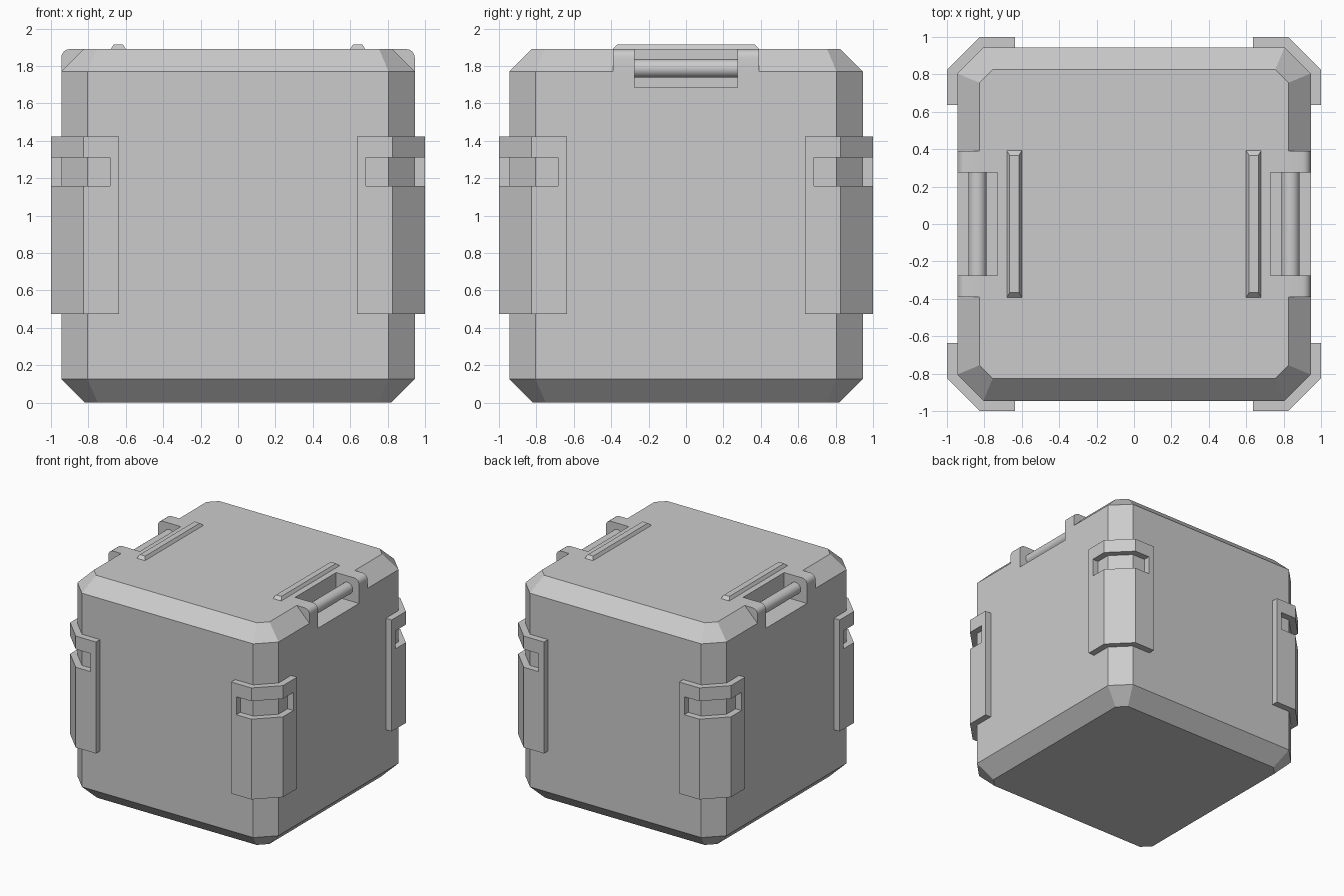
import bpy, bmesh
from math import sin, cos, pi, radians

if "Cube" in bpy.data.objects:
    bpy.data.objects.remove(bpy.data.objects["Cube"])


def loft(name, rings):
    """Solid skinned through matching rings of 3D points, capped at both ends."""
    bm = bmesh.new()
    vs = [[bm.verts.new(p) for p in r] for r in rings]
    n = len(rings[0])
    for a, b in zip(vs, vs[1:]):
        for i in range(n):
            j = (i + 1) % n
            bm.faces.new((a[i], a[j], b[j], b[i]))
    bm.faces.new(vs[0])
    bm.faces.new(vs[-1])
    bmesh.ops.recalc_face_normals(bm, faces=bm.faces)
    me = bpy.data.meshes.new(name)
    bm.to_mesh(me)
    bm.free()
    ob = bpy.data.objects.new(name, me)
    bpy.context.collection.objects.link(ob)
    return ob


def box(name, x0, x1, y0, y1, z0, z1):
    x0, x1 = sorted((x0, x1))
    y0, y1 = sorted((y0, y1))
    return loft(name, [[(x0, y0, z), (x1, y0, z), (x1, y1, z), (x0, y1, z)] for z in (z0, z1)])


def octagon(h, c, z):
    """Square of half size h with corners cut back to c."""
    return [(x, y, z) for x, y in ((h, -c), (h, c), (c, h), (-c, h),
                                   (-h, c), (-h, -c), (-c, -h), (c, -h))]


def activate(ob):
    bpy.ops.object.select_all(action='DESELECT')
    ob.select_set(True)
    bpy.context.view_layer.objects.active = ob


def boolean(ob, tool, op):
    m = ob.modifiers.new(op, 'BOOLEAN')
    m.operation, m.object, m.solver = op, tool, 'EXACT'
    activate(ob)
    bpy.ops.object.modifier_apply(modifier=m.name)
    bpy.data.objects.remove(tool, do_unlink=True)


# Chamfered crate body
body = loft("crate_body", [octagon(.82, .75, 0), octagon(.945, .805, .125),
                           octagon(.945, .805, 1.77), octagon(.825, .755, 1.89)])

# Handle housings with a rounded top edge, merged into the body, then notched
R = .045
profile = [(.7, 1.6), (.945, 1.6)]
profile += [(.945 - R + R * cos(i * pi / 8), 1.89 - R + R * sin(i * pi / 8)) for i in range(5)]
profile += [(.7, 1.89)]
for s in (-1, 1):
    housing = loft("housing", [[(s * x, y, z) for x, z in profile] for y in (-.39, .39)])
    boolean(body, housing, 'UNION')
    boolean(body, box("notch", s * .73, s * 1.1, -.275, .275, 1.685, 2.0), 'DIFFERENCE')
activate(body)
bpy.ops.object.shade_smooth_by_angle(angle=radians(25))

for s, side in ((-1, "left"), (1, "right")):
    # Round handle bar
    bpy.ops.mesh.primitive_cylinder_add(vertices=24, radius=.049, depth=.57,
                                        location=(s * .837, 0, 1.787), rotation=(pi / 2, 0, 0))
    bpy.context.object.name = "handle_bar_" + side
    bpy.ops.object.shade_smooth_by_angle(angle=radians(30))

    # Bevelled rail on the lid
    rail = [(.64, .04, .392, 1.88), (.64, .04, .392, 1.89), (.64, .025, .367, 1.915)]
    loft("top_rail_" + side, [[(s * cx - w, -l, z), (s * cx + w, -l, z),
                               (s * cx + w, l, z), (s * cx - w, l, z)] for cx, w, l, z in rail])

    # Slotted corner guards
    outline = [(.635, 1), (.825, 1), (1, .825), (1, .635),
               (.94, .635), (.94, .803), (.803, .94), (.635, .94)]
    for t, end in ((-1, "front"), (1, "back")):
        guard = loft(f"corner_guard_{end}_{side}",
                     [[(s * x, t * y, z) for x, y in outline] for z in (.475, 1.422)])
        boolean(guard, box("slot", s * .685, s * 1.1, t * .685, t * 1.1, 1.157, 1.31), 'DIFFERENCE')
